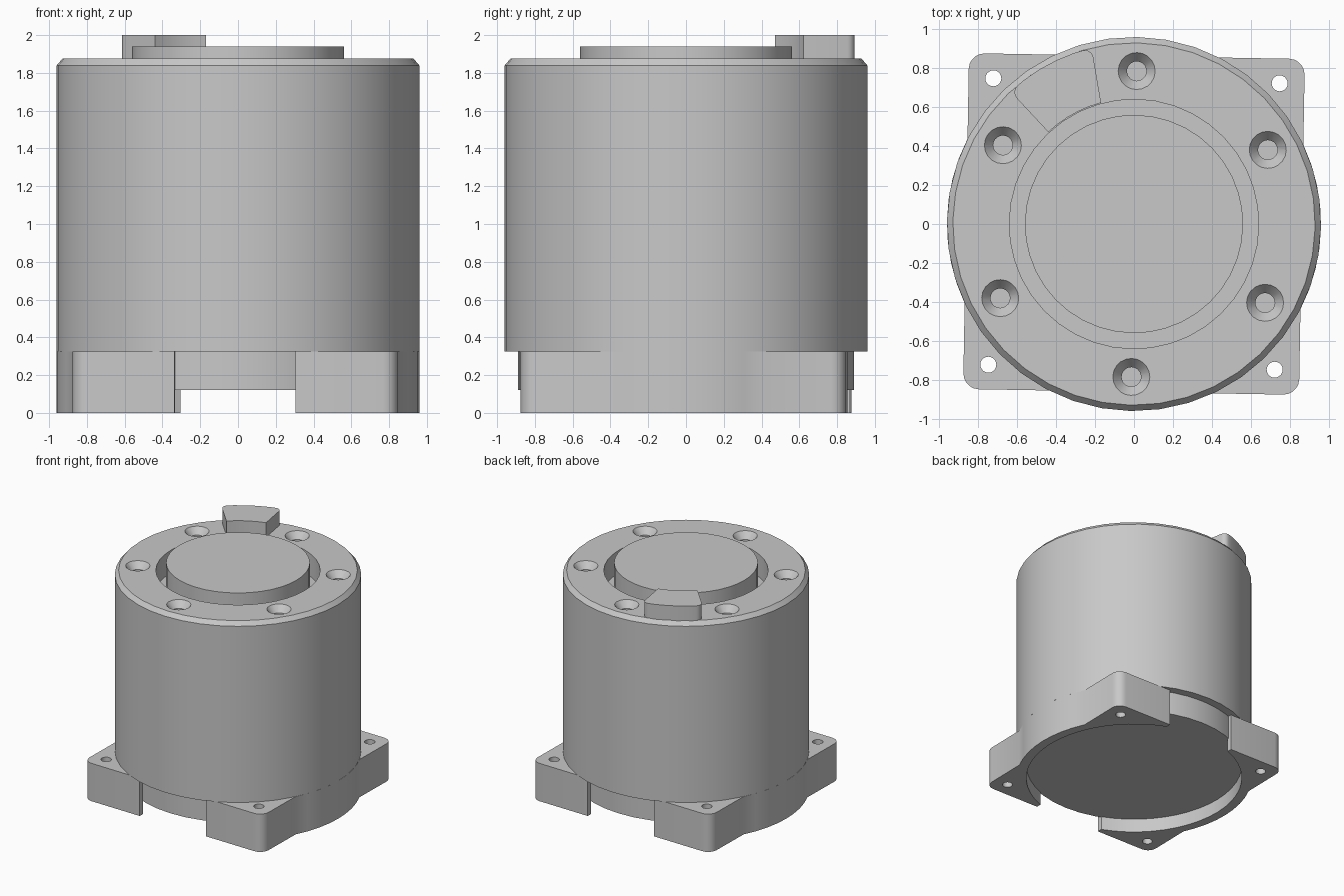
import bpy, bmesh
from math import radians, sin, cos, acos, asin, degrees, pi
from mathutils import Matrix, Vector

cube = bpy.data.objects.get("Cube")
if cube:
    bpy.data.objects.remove(cube, do_unlink=True)

TURN = -1.0            # whole assembly is turned slightly about z
BODY_R, INNER_R, HALF = 0.96, 0.89, 0.862
FOOT_TOP, RIM = 0.325, 1.875

grey = bpy.data.materials.new("plain grey")
grey.use_nodes = True
grey.diffuse_color = (0.58, 0.58, 0.58, 1)
grey.node_tree.nodes["Principled BSDF"].inputs["Base Color"].default_value = (0.58, 0.58, 0.58, 1)


def to_object(name, bm):
    bmesh.ops.recalc_face_normals(bm, faces=bm.faces)
    mesh = bpy.data.meshes.new(name)
    bm.to_mesh(mesh)
    bm.free()
    mesh.materials.append(grey)
    ob = bpy.data.objects.new(name, mesh)
    bpy.context.collection.objects.link(ob)
    return ob


def lathe(name, profile, steps, offset=(0, 0)):
    """Spin an (r, z) profile about a vertical axis."""
    bm = bmesh.new()
    vs = [bm.verts.new((r, 0, z)) for r, z in profile]
    es = [bm.edges.new(pair) for pair in zip(vs, vs[1:])]
    bmesh.ops.spin(bm, geom=vs + es, cent=(0, 0, 0), axis=(0, 0, 1),
                   angle=2 * pi, steps=steps)
    bmesh.ops.remove_doubles(bm, verts=bm.verts, dist=1e-4)
    bmesh.ops.translate(bm, verts=bm.verts, vec=(*offset, 0))
    return to_object(name, bm)


def prism(name, outline, z0, z1, corners, radius):
    """Extrude an outline upwards and round the listed corners."""
    bm = bmesh.new()
    face = bm.faces.new([bm.verts.new((x, y, z0)) for x, y in outline])
    top = bmesh.ops.extrude_face_region(bm, geom=[face], use_keep_orig=True)
    bmesh.ops.translate(bm, vec=(0, 0, z1 - z0),
                        verts=[g for g in top["geom"] if isinstance(g, bmesh.types.BMVert)])
    edges = []
    for e in bm.edges:
        a, b = e.verts
        if (a.co - b.co).xy.length < 1e-5 and any((a.co.xy - Vector(c)).length < 1e-4 for c in corners):
            edges.append(e)
    bmesh.ops.bevel(bm, geom=edges, offset=radius, segments=5, profile=0.5, affect='EDGES')
    return to_object(name, bm)


def arc(r, a0, a1, n):
    return [(r * cos(radians(a0 + (a1 - a0) * i / n)),
             r * sin(radians(a0 + (a1 - a0) * i / n))) for i in range(n + 1)]


def cut(ob, cutter):
    cutter.hide_render = True
    mod = ob.modifiers.new("cut", 'BOOLEAN')
    mod.operation, mod.solver, mod.object = 'DIFFERENCE', 'EXACT', cutter
    bpy.context.view_layer.objects.active = ob
    bpy.ops.object.modifier_apply(modifier=mod.name)
    bpy.data.objects.remove(cutter, do_unlink=True)


# Housing with recessed base, chamfered rim, ring groove and raised centre
housing = lathe("housing", [
    (0, 0.12), (INNER_R, 0.12), (INNER_R, FOOT_TOP), (BODY_R, FOOT_TOP),
    (BODY_R, 1.84), (0.93, RIM), (0.64, RIM), (0.64, 1.68),
    (0.56, 1.68), (0.56, 1.94), (0, 1.94)], 40)

# Six countersunk screw holes in the rim
for i in range(6):
    a = radians(30 + 60 * i)
    cut(housing, lathe("screw_cutter", [
        (0, 1.72), (0.05, 1.72), (0.05, 1.82), (0.095, RIM), (0.095, 1.95), (0, 1.95)],
        20, (0.785 * cos(a), 0.785 * sin(a))))

# Side skirts: each wall carries two corner mounting feet
gap = 0.32
wall_a = degrees(acos(HALF / BODY_R))
end_a = degrees(acos(gap / (INNER_R - 0.01)))
corners = [(HALF, -HALF), (HALF, HALF)]
outline = ([(gap, -HALF), corners[0]] + arc(BODY_R, -wall_a, wall_a, 8)
           + [corners[1], (gap, HALF)] + arc(INNER_R - 0.01, end_a, -end_a, 20))
skirts = []
for side, angle in (("left", 0), ("right", pi)):
    skirt = prism(side + "_skirt_with_feet", outline, 0, FOOT_TOP, corners, 0.08)
    for s in (-1, 1):
        cut(skirt, lathe("bolt_cutter", [(0, -0.1), (0.041, -0.1), (0.041, 0.5), (0, 0.5)],
                         20, (0.735, s * 0.735)))
    skirt.data.transform(Matrix.Rotation(angle, 4, 'Z'))
    skirts.append(skirt)

# Locating key on the rim
outer = arc(0.93, 104.5, 134, 5)
inner = arc(0.645, 134, 106.2, 5)
key = prism("locating_key", outer + inner, RIM - 0.015, 2.0, [outer[0], outer[-1]], 0.05)

# Shared turn and shading
for ob in [housing, key] + skirts:
    ob.rotation_euler.z = radians(TURN)
    bpy.ops.object.select_all(action='DESELECT')
    ob.select_set(True)
    bpy.context.view_layer.objects.active = ob
    bpy.ops.object.shade_smooth_by_angle(angle=radians(30))
